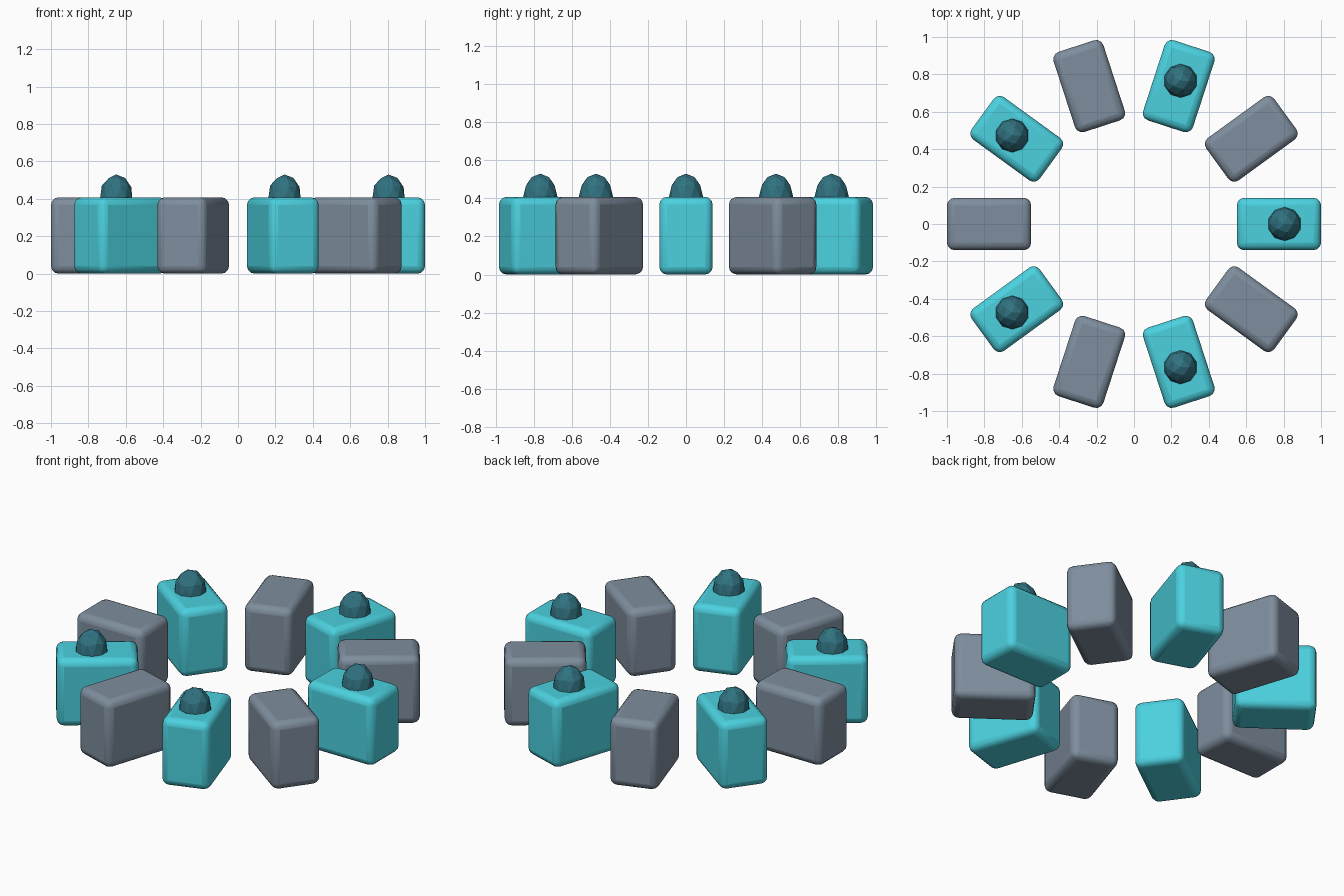
import bpy
from math import cos, sin, pi

if "Cube" in bpy.data.objects:
    bpy.data.objects.remove(bpy.data.objects["Cube"])

COUNT = 10
LENGTH, WIDTH, HEIGHT = 0.45, 0.28, 0.408
BLOCK_R, KNOB_R = 0.775, 0.805


def material(name, color):
    m = bpy.data.materials.new(name)
    m.diffuse_color = (*color, 1)
    m.use_nodes = True
    m.node_tree.nodes["Principled BSDF"].inputs["Base Color"].default_value = m.diffuse_color
    return m


teal = material("teal", (0.07, 0.64, 0.74))
grey = material("slate", (0.21, 0.27, 0.34))
dark = material("dark_teal", (0.03, 0.17, 0.22))


# Rounded block pointing away from the centre
def block(name, angle, mat):
    bpy.ops.mesh.primitive_cube_add(
        size=1, location=(BLOCK_R * cos(angle), BLOCK_R * sin(angle), HEIGHT / 2),
        rotation=(0, 0, angle))
    ob = bpy.context.object
    ob.name = name
    ob.scale = (LENGTH, WIDTH, HEIGHT)
    bpy.ops.object.transform_apply(location=False, rotation=False, scale=True)
    bev = ob.modifiers.new("rounding", "BEVEL")
    bev.width, bev.segments = 0.04, 3
    bpy.ops.object.shade_smooth_by_angle()
    ob.data.materials.append(mat)


# Faceted knob half sunk into the top of a block
def knob(name, angle):
    bpy.ops.mesh.primitive_ico_sphere_add(
        subdivisions=2, radius=0.09,
        location=(KNOB_R * cos(angle), KNOB_R * sin(angle), HEIGHT),
        rotation=(0, 0, angle))
    ob = bpy.context.object
    ob.name = name
    ob.scale.z = 0.122 / 0.09
    ob.data.materials.append(dark)


# Ring of alternating plain and knobbed blocks
for i in range(COUNT):
    a = 2 * pi * i / COUNT
    if i % 2 == 0:
        block(f"knobbed_block_{i}", a, teal)
        knob(f"knob_{i}", a)
    else:
        block(f"plain_block_{i}", a, grey)
